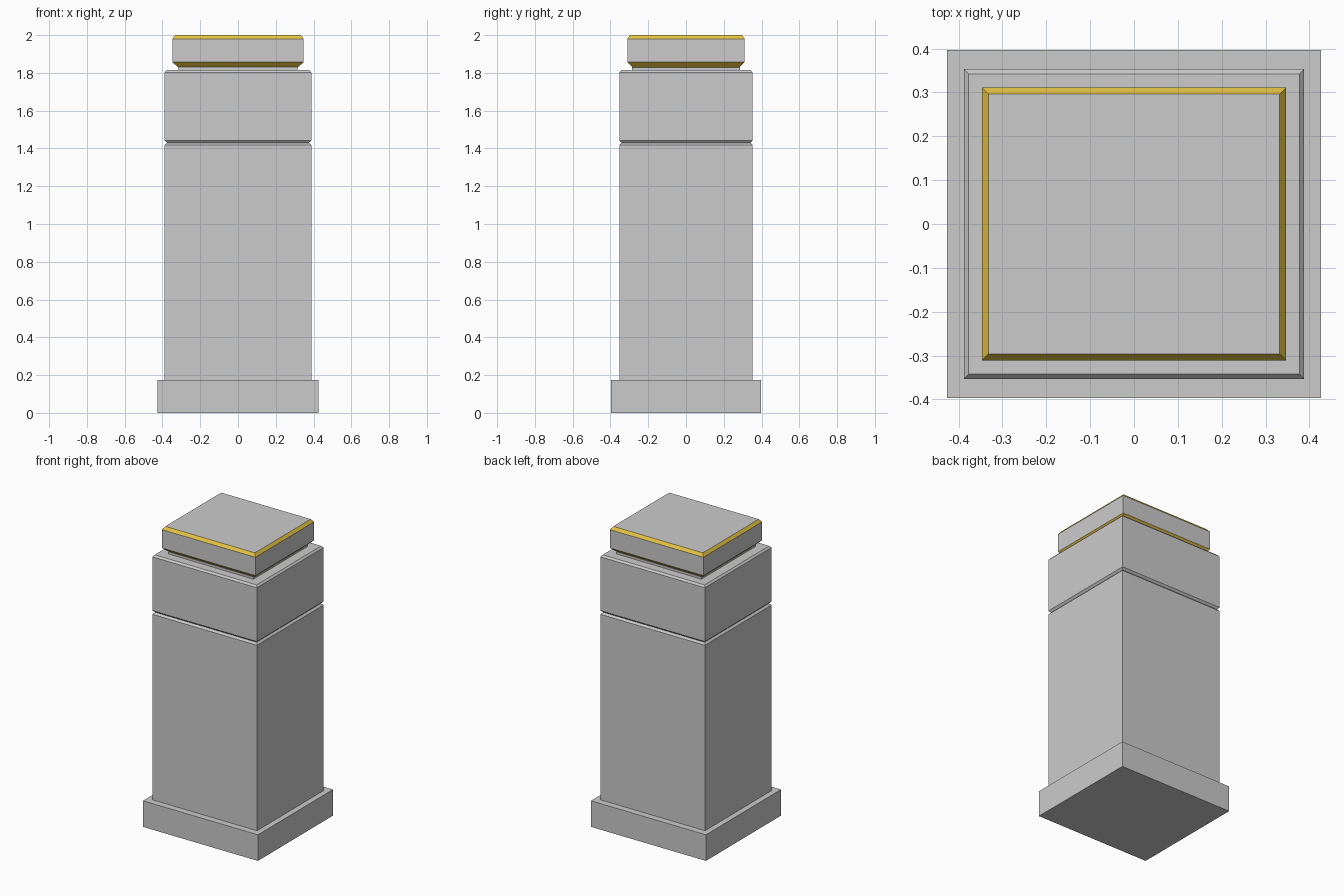
import bpy, bmesh

if "Cube" in bpy.data.objects:
    bpy.data.objects.remove(bpy.data.objects["Cube"])

gold = bpy.data.materials.new("gold_trim")
gold.diffuse_color = (0.8, 0.56, 0.06, 1)
gold.use_nodes = True
gold.node_tree.nodes["Principled BSDF"].inputs["Base Color"].default_value = gold.diffuse_color


def stacked_block(name, hx, hy, profile, gold_bands=()):
    """Loft rectangles; profile = (inset, z) pairs from bottom to top."""
    bm = bmesh.new()
    rings = []
    for inset, z in profile:
        x, y = hx - inset, hy - inset
        rings.append([bm.verts.new((sx * x, sy * y, z))
                      for sx, sy in ((-1, -1), (1, -1), (1, 1), (-1, 1))])
    bm.faces.new(rings[0][::-1])
    bm.faces.new(rings[-1])
    for band, (low, high) in enumerate(zip(rings, rings[1:])):
        for i in range(4):
            j = (i + 1) % 4
            face = bm.faces.new((low[i], low[j], high[j], high[i]))
            face.material_index = 1 if band in gold_bands else 0
    mesh = bpy.data.meshes.new(name)
    bm.to_mesh(mesh)
    bm.free()
    if gold_bands:
        mesh.materials.append(None)
        mesh.materials.append(gold)
    obj = bpy.data.objects.new(name, mesh)
    bpy.context.collection.objects.link(obj)
    return obj


# Plinth
stacked_block("base", 0.426, 0.397, [(0, 0), (0, 0.175)])

# Tall shaft and upper block, bevelled where they meet to form a groove
stacked_block("shaft", 0.388, 0.353, [(0, 0.175), (0, 1.418), (0.012, 1.43)])
stacked_block("upper_block", 0.388, 0.353,
              [(0.012, 1.43), (0, 1.443), (0, 1.803), (0.011, 1.815)])

# Recessed neck under the cap
stacked_block("neck", 0.314, 0.285, [(0, 1.815), (0, 1.83)])

# Cap with gold bevels at the bottom and top edges
stacked_block("cap", 0.347, 0.311,
              [(0.03, 1.829), (0, 1.857), (0, 1.98), (0.015, 2.0)],
              gold_bands=(0, 2))
